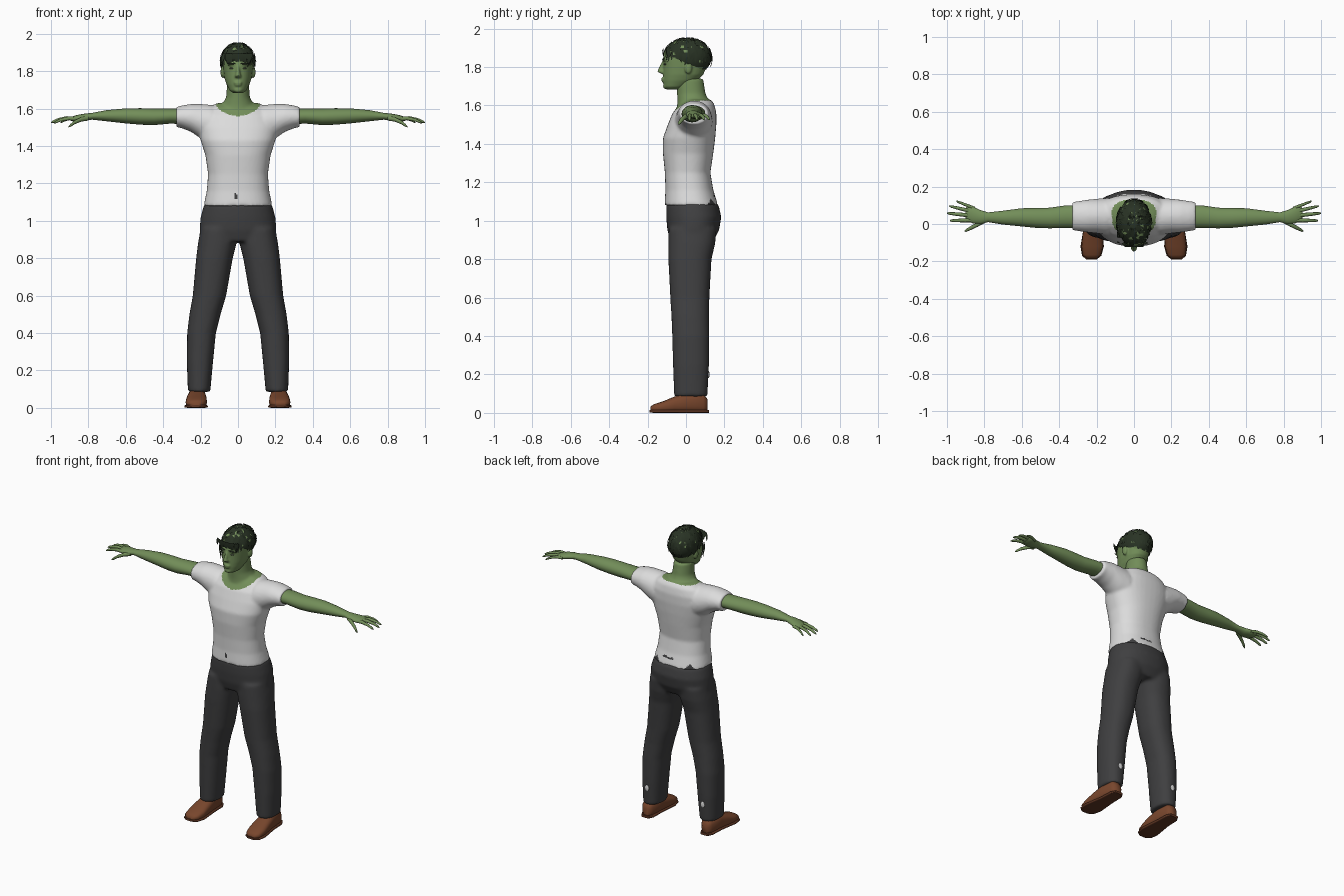
import bpy, bmesh, math, random
from mathutils import Vector, Matrix

random.seed(4)
cube = bpy.data.objects.get("Cube")
if cube:
    bpy.data.objects.remove(cube)


def material(name, *rgb):
    m = bpy.data.materials.new(name)
    m.use_nodes = True
    m.diffuse_color = (*rgb, 1)
    m.node_tree.nodes["Principled BSDF"].inputs["Base Color"].default_value = (*rgb, 1)
    return m


skin = material("green skin", .17, .27, .1)
white = material("light cloth", .72, .72, .72)
dark = material("charcoal cloth", .05, .05, .052)
brown = material("brown leather", .19, .062, .026)
sole_brown = material("sole brown", .11, .035, .016)
hair_mat = material("dark green hair", .022, .033, .018)
eye_mat = material("eye grey", .1, .13, .08)


def tube(bm, axis, rings, n=24, power=2.0, mirror=False):
    """Closed loft along an axis; each ring is (station, low a, high a, low b, high b)."""
    for side in ((1, -1) if mirror else (1,)):
        loops = []
        for t, a0, a1, b0, b1 in rings:
            loop = []
            for i in range(n):
                ang = math.tau * i / n
                c, s = math.cos(ang), math.sin(ang)
                a = (a0 + a1) / 2 + (a1 - a0) / 2 * math.copysign(abs(c) ** (2 / power), c)
                b = (b0 + b1) / 2 + (b1 - b0) / 2 * math.copysign(abs(s) ** (2 / power), s)
                x, y, z = {"x": (t, a, b), "y": (a, t, b), "z": (a, b, t)}[axis]
                loop.append(bm.verts.new((side * x, y, z)))
            loops.append(loop)
        for low, high in zip(loops, loops[1:]):
            for i in range(n):
                j = (i + 1) % n
                bm.faces.new((low[i], low[j], high[j], high[i]))
        bm.faces.new(loops[0])
        bm.faces.new(loops[-1])


def centred(rings):
    """Rings given as (z, half width, front y, back y)."""
    return [(z, -w, w, f, b) for z, w, f, b in rings]


def blob(bm, centre, radii, mirror=False):
    for side in ((1, -1) if mirror else (1,)):
        c = Vector((side * centre[0], centre[1], centre[2]))
        bmesh.ops.create_uvsphere(bm, u_segments=16, v_segments=10, radius=1,
                                  matrix=Matrix.Translation(c) @ Matrix.Diagonal((*radii, 1)))


def finish(name, bm, mats, voxel=0, rule=None, sharp=60):
    """Make the object, optionally fuse its volumes, and colour faces by a rule."""
    bmesh.ops.recalc_face_normals(bm, faces=bm.faces[:])
    mesh = bpy.data.meshes.new(name)
    bm.to_mesh(mesh)
    bm.free()
    ob = bpy.data.objects.new(name, mesh)
    bpy.context.collection.objects.link(ob)
    if voxel:
        fuse = ob.modifiers.new("fuse", "REMESH")
        fuse.mode, fuse.voxel_size = "VOXEL", voxel
        soft = ob.modifiers.new("soften", "SMOOTH")
        soft.factor, soft.iterations = .5, 8
        graph = bpy.context.evaluated_depsgraph_get()
        ob.data = bpy.data.meshes.new_from_object(ob.evaluated_get(graph))
        ob.modifiers.clear()
    ob.data.materials.clear()
    for m in mats:
        ob.data.materials.append(m)
    if rule:
        for p in ob.data.polygons:
            p.material_index = rule(p.center)
    bpy.ops.object.select_all(action="DESELECT")
    ob.select_set(True)
    bpy.context.view_layer.objects.active = ob
    bpy.ops.object.shade_smooth_by_angle(angle=math.radians(sharp))
    return ob


# Shirt with short sleeves, fused with the neck
bm = bmesh.new()
tube(bm, "z", centred([
    (1.08, .184, -.112, .167), (1.16, .167, -.107, .142), (1.25, .16, -.11, .127),
    (1.35, .174, -.12, .142), (1.43, .2, -.12, .152), (1.5, .215, -.095, .158),
    (1.56, .2, -.07, .158), (1.605, .16, -.035, .148), (1.63, .11, 0, .13)]), 40, 2.3)
tube(bm, "x", [(.14, -.06, .14, 1.41, 1.62), (.2, -.05, .135, 1.44, 1.625), (.25, -.045, .13, 1.475, 1.625),
               (.3, -.038, .122, 1.495, 1.617), (.33, -.033, .118, 1.5, 1.608)], mirror=True)
tube(bm, "z", centred([(1.56, .12, -.05, .14), (1.62, .085, -.045, .122), (1.66, .064, -.047, .102),
                       (1.74, .058, -.052, .09)]))


def shirt_rule(c):
    scoop = (c.x / .125) ** 2 + ((c.z - 1.65) / .09) ** 2 < 1
    if c.z > 1.655 or (scoop and (c.y < .07 or c.z > 1.625)):
        return 1
    wave = math.sin(47 * c.x) + math.sin(23 * c.x + 1)
    slit = abs(c.z - 1.13) < .006 and wave > .3
    notch = c.z < 1.115 - abs(abs(c.x) - .12)
    if c.y > .04 and (slit or notch):
        return 2
    return 2 if c.y < 0 and abs(c.x + .013) < .006 and abs(c.z - 1.13) < .014 else 0


finish("shirt_and_neck", bm, [white, skin, dark], .008, shirt_rule)

# Trousers, fused hips and legs
bm = bmesh.new()
tube(bm, "z", centred([(.89, .19, -.08, .14), (.95, .206, -.097, .172), (1.02, .2, -.103, .184),
                       (1.08, .184, -.103, .17), (1.11, .16, -.085, .14)]), 40, 2.2)
tube(bm, "z", [(.96, .01, .2, -.09, .16), (.88, .008, .214, -.092, .152), (.8, .028, .224, -.092, .133),
               (.6, .063, .242, -.082, .122), (.5, .093, .26, -.076, .12), (.4, .118, .272, -.072, .122),
               (.25, .133, .274, -.068, .12), (.085, .148, .268, -.062, .112)], 28, 2.3, True)
finish("trousers", bm, [dark], .01)

# Small worn patches on the back of the trouser legs
bm = bmesh.new()
blob(bm, (.205, .117, .2), (.014, .005, .02), True)
finish("leg_patches", bm, [white])

# Shoes and soles
bm = bmesh.new()
tube(bm, "y", [(.113, .195, .24, .01, .07), (.09, .178, .258, 0, .1), (0, .172, .266, 0, .105),
               (-.06, .167, .275, 0, .085), (-.12, .166, .28, 0, .06), (-.165, .178, .274, .002, .046),
               (-.186, .2, .252, .008, .032)], 24, 2.6, True)
finish("shoes", bm, [brown])
bm = bmesh.new()
tube(bm, "y", [(.12, .19, .245, 0, .016), (.09, .174, .262, 0, .016), (0, .172, .266, 0, .016),
               (-.12, .161, .286, 0, .016), (-.17, .175, .278, 0, .016), (-.19, .2, .255, .003, .016)],
     20, 5, True)
finish("shoe_soles", bm, [sole_brown])

# Arms running into the palms
bm = bmesh.new()
tube(bm, "x", [(.26, -.02, .1, 1.515, 1.6), (.36, -.021, .1, 1.52, 1.6), (.45, -.023, .087, 1.512, 1.6),
               (.52, -.021, .086, 1.514, 1.602), (.6, -.013, .084, 1.521, 1.601), (.7, -.003, .071, 1.532, 1.592),
               (.78, .01, .062, 1.541, 1.577), (.82, 0, .074, 1.534, 1.573), (.86, .003, .092, 1.53, 1.566),
               (.885, .014, .097, 1.532, 1.558), (.9, .03, .085, 1.538, 1.552)], mirror=True)


def finger(base, tip, r):
    """Tapered digit that bows slightly upward between base and tip."""
    rings = []
    for t, k in ((0, 1), (.35, 1), (.7, .85), (.92, .65), (1, .25)):
        p = Vector(base).lerp(Vector(tip), t)
        p.z += .012 * math.sin(math.pi * t)
        rings.append((p.x, p.y - r * k, p.y + r * k, p.z - r * k, p.z + r * k))
    tube(bm, "x", rings, 10, mirror=True)


finger((.86, .02, 1.545), (.985, .018, 1.523), .0105)
finger((.87, .045, 1.546), (1, .058, 1.525), .0105)
finger((.87, .068, 1.546), (.988, .096, 1.525), .01)
finger((.85, .083, 1.546), (.95, .122, 1.525), .009)
finger((.8, .016, 1.548), (.905, -.038, 1.503), .0125)
finish("arms_and_hands", bm, [skin])

# Head with nose, lips, brow and ears fused in
bm = bmesh.new()
tube(bm, "z", centred([
    (1.683, .026, -.1, -.03), (1.697, .045, -.115, 0), (1.73, .062, -.119, .06), (1.76, .072, -.119, .09),
    (1.8, .078, -.119, .107), (1.84, .082, -.121, .117), (1.88, .081, -.112, .117),
    (1.92, .065, -.082, .095), (1.942, .035, -.045, .06)]), 32, 2.2)
tube(bm, "z", centred([(1.765, .017, -.13, -.1), (1.775, .018, -.15, -.1), (1.79, .012, -.145, -.1),
                       (1.83, .008, -.125, -.1)]), 16)
blob(bm, (0, -.119, 1.738), (.024, .01, .008))
blob(bm, (0, -.117, 1.726), (.02, .01, .007))
blob(bm, (0, -.107, 1.7), (.024, .013, .015))
blob(bm, (.03, -.108, 1.836), (.026, .014, .008), True)
blob(bm, (.082, .012, 1.795), (.012, .02, .032), True)
finish("head", bm, [skin], .0045)

# Eyes and eyebrows
bm = bmesh.new()
blob(bm, (.032, -.107, 1.815), (.014, .009, .005), True)
finish("eyes", bm, [eye_mat])
bm = bmesh.new()
blob(bm, (.033, -.116, 1.84), (.022, .008, .004), True)
finish("eyebrows", bm, [hair_mat])

# Hair cap, cut off along a sloping hairline
bm = bmesh.new()
centre, size = Vector((0, .008, 1.85)), Vector((.092, .124, .1))
bmesh.ops.create_uvsphere(bm, u_segments=36, v_segments=24, radius=1,
                          matrix=Matrix.Translation(centre) @ Matrix.Diagonal((*size, 1)))
bmesh.ops.bisect_plane(bm, geom=bm.verts[:] + bm.edges[:] + bm.faces[:], plane_co=(0, 0, 1.822),
                       plane_no=(0, .42, 1), clear_inner=True)
finish("hair_cap", bm, [hair_mat, skin], rule=lambda c: int(random.random() < .07))

# Loose pointed locks lying over the cap
bm = bmesh.new()


def lock(root, flow, out, length, width):
    across = flow.cross(out).normalized() * width
    rows = []
    for t, k in ((0, .6), (.4, 1), (.75, .7)):
        p = root + flow * length * t + out * (.006 - length * .35 * t * t)
        rows.append([bm.verts.new(p - across * k), bm.verts.new(p + across * k)])
    tip = bm.verts.new(root + flow * length - out * length * .2)
    for low, high in zip(rows, rows[1:]):
        bm.faces.new((low[0], low[1], high[1], high[0]))
    bm.faces.new((*rows[-1], tip))


for i in range(210):
    turn, lift = random.uniform(0, math.tau), random.uniform(.0, 1.35)
    unit = Vector((math.cos(turn) * math.cos(lift), math.sin(turn) * math.cos(lift), math.sin(lift)))
    root = centre + Vector(u * s for u, s in zip(unit, size))
    if root.z < 1.845 - .42 * root.y:
        continue
    out = Vector(u / s for u, s in zip(unit, size)).normalized()
    flow = Vector((random.uniform(-.6, .6), random.uniform(-.6, .4), -1))
    flow = (flow - out * flow.dot(out) * random.uniform(.75, 1)).normalized()
    lock(root, flow, out, random.uniform(.035, .07), random.uniform(.006, .012))

# Fringe and the long side strand
for i in range(13):
    x = -.072 + .012 * i
    lock(Vector((x, -.118 + 4 * x * x, 1.895)), Vector((random.uniform(-.4, .2), -.1, -1)).normalized(),
         Vector((x * 3, -1, 0)).normalized(), random.uniform(.05, .075), .01)
for y in (-.06, -.045):
    lock(Vector((-.085, y, 1.85)), Vector((-.12, -.1, -1)).normalized(), Vector((-1, 0, 0)), .115, .008)
finish("hair_locks", bm, [hair_mat])
